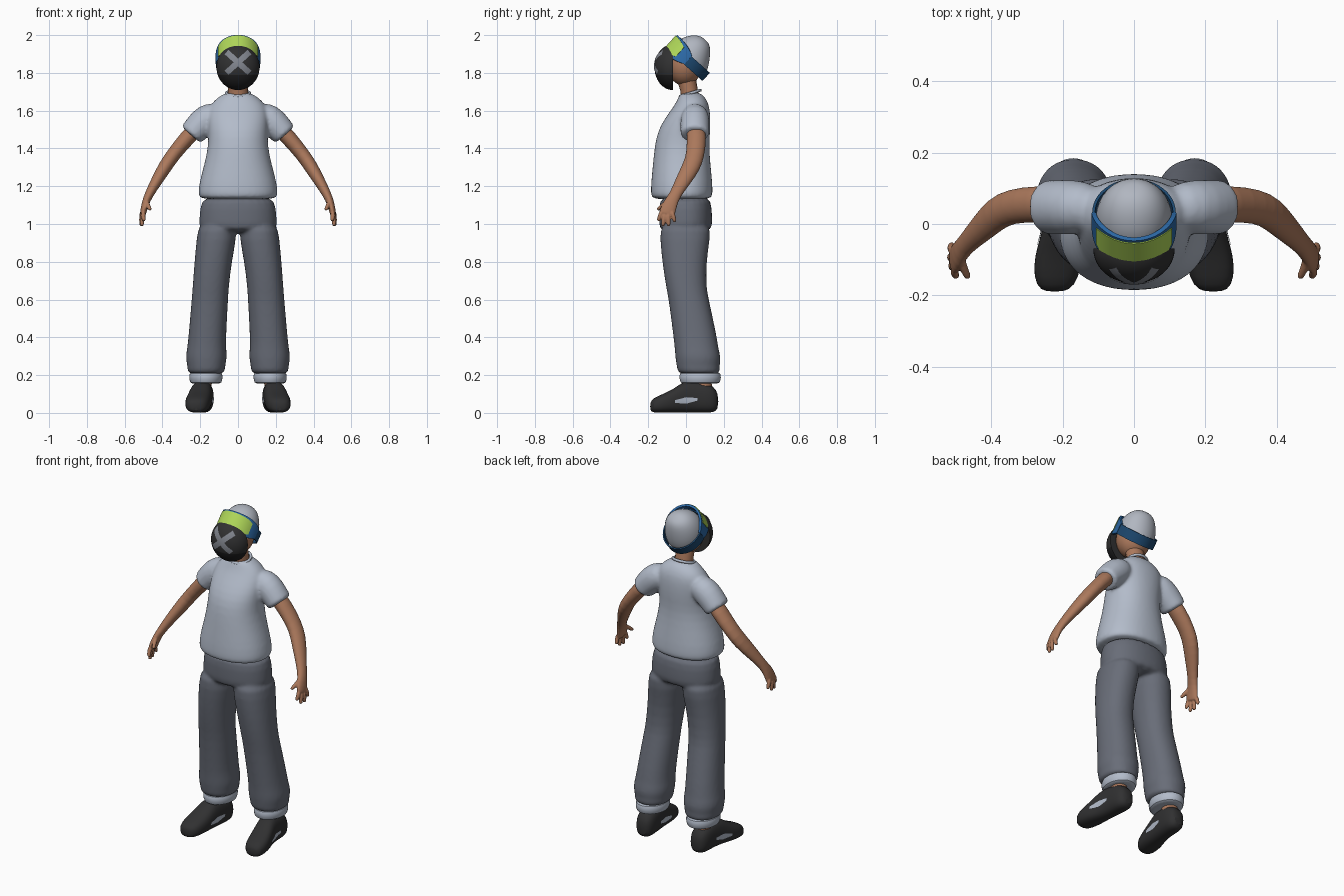
import bpy, bmesh
from math import sin, cos, pi, radians, copysign
from mathutils import Vector, Matrix

cube = bpy.data.objects.get("Cube")
if cube:
    bpy.data.objects.remove(cube, do_unlink=True)

X, Y, Z = Vector((1, 0, 0)), Vector((0, 1, 0)), Vector((0, 0, 1))


def material(name, *rgb):
    m = bpy.data.materials.new(name)
    m.use_nodes = True
    m.diffuse_color = (*rgb, 1)
    m.node_tree.nodes["Principled BSDF"].inputs["Base Color"].default_value = (*rgb, 1)
    return m


SHIRT = material("pale grey cotton", .45, .50, .59)
PANTS = material("slate cloth", .14, .153, .188)
SKIN = material("skin", .41, .19, .107)
CHARCOAL = material("charcoal", .03, .03, .031)
BLACK = material("black", .014, .014, .015)
LIME = material("lime lens", .43, .68, .10)
BLUE = material("bright blue", .025, .14, .38)
NAVY = material("navy strap", .012, .065, .16)
WOOL = material("grey wool", .44, .47, .53)
MARK = material("mark grey", .22, .235, .27)


def tube(bm, pts, ref=Y, axis=None, sides=16, power=2):
    """Loft rings (x, y, z, radius along ref, radius across) along a path."""
    centres = [Vector(p[:3]) for p in pts]
    rings = []
    for i, p in enumerate(pts):
        t = axis or (centres[min(i + 1, len(pts) - 1)] - centres[max(i - 1, 0)]).normalized()
        u = (ref - t * ref.dot(t)).normalized()
        v = t.cross(u)
        ring = []
        for k in range(sides):
            a = 2 * pi * k / sides
            c, s = cos(a), sin(a)
            c, s = [copysign(abs(w) ** (2 / power), w) for w in (c, s)]
            ring.append(bm.verts.new(centres[i] + u * c * p[3] + v * s * p[4]))
        rings.append(ring)
    for a, b in zip(rings, rings[1:]):
        for k in range(sides):
            j = (k + 1) % sides
            bm.faces.new((a[k], a[j], b[j], b[k]))
    bm.faces.new(rings[0])
    bm.faces.new(rings[-1])


def ball(bm, centre, radii, n=32):
    mat = Matrix.Translation(centre) @ Matrix.Diagonal((*radii, 1))
    bmesh.ops.create_uvsphere(bm, u_segments=n, v_segments=n // 2, radius=1, matrix=mat)


def finish(name, bm, *mats, subsurf=0, voxel=0, smooth=0):
    bmesh.ops.recalc_face_normals(bm, faces=bm.faces)
    mesh = bpy.data.meshes.new(name)
    bm.to_mesh(mesh)
    bm.free()
    for m in mats:
        mesh.materials.append(m)
    ob = bpy.data.objects.new(name, mesh)
    bpy.context.collection.objects.link(ob)
    bpy.ops.object.select_all(action='DESELECT')
    ob.select_set(True)
    bpy.context.view_layer.objects.active = ob
    bpy.ops.object.shade_smooth_by_angle(angle=radians(50))
    if subsurf:
        ob.modifiers.new("subdivide", 'SUBSURF').levels = subsurf
        ob.modifiers["subdivide"].render_levels = subsurf
    if voxel:
        r = ob.modifiers.new("blend", 'REMESH')
        r.mode, r.voxel_size, r.use_smooth_shade = 'VOXEL', voxel, True
        s = ob.modifiers.new("soften", 'SMOOTH')
        s.factor, s.iterations = .5, smooth
    return ob


def plate(name, target, mat, matrix, axis, taper=0):
    """Thin painted patch projected on to a target surface."""
    bm = bmesh.new()
    bmesh.ops.create_grid(bm, x_segments=14, y_segments=4, size=1)
    for v in bm.verts:
        v.co.y *= 1 - taper * abs(v.co.x)
    bm.transform(matrix)
    ob = finish(name, bm, mat)
    w = ob.modifiers.new("wrap", 'SHRINKWRAP')
    w.target, w.wrap_method, w.offset = target, 'PROJECT', .003
    w.wrap_mode = 'ABOVE_SURFACE'
    w.use_negative_direction = w.use_positive_direction = True
    setattr(w, "use_project_" + axis, True)


def span(z, rx, front, back, x=0):
    return (x, (front + back) / 2, z, (back - front) / 2, rx)


# Shirt: torso and sleeves blended together
bm = bmesh.new()
tube(bm, [span(*r) for r in (
    (1.128, .205, -.18, .135), (1.15, .214, -.188, .143), (1.22, .207, -.186, .141),
    (1.32, .178, -.176, .13), (1.42, .157, -.166, .123), (1.50, .16, -.148, .13),
    (1.57, .163, -.105, .13), (1.63, .15, -.06, .124), (1.67, .11, -.04, .103),
    (1.70, .06, -.03, .075))], axis=Z, sides=24, power=2.2)
for s in (1, -1):
    tube(bm, [(s * .09, .05, 1.60, .06, .06), (s * .165, .047, 1.56, .08, .083),
              (s * .215, .047, 1.51, .078, .075), (s * .243, .047, 1.478, .078, .07),
              (s * .25, .047, 1.47, .076, .068)])
finish("shirt", bm, SHIRT, subsurf=1, voxel=.009, smooth=8)

# Neck opening trim
bm = bmesh.new()
ring = [(.062 * cos(a), .022 + .053 * sin(a), 1.692 + .016 * sin(a), .008, .008)
        for a in (2 * pi * k / 24 for k in range(25))]
tube(bm, ring, ref=Z, sides=8)
finish("shirt_collar", bm, SHIRT)

# Trousers: hips and baggy legs blended together
bm = bmesh.new()
tube(bm, [span(1.16, .19, -.14, .13), span(1.08, .202, -.143, .137),
          span(1.0, .209, -.144, .142), span(.95, .205, -.138, .132)], axis=Z, sides=24, power=2.2)
for s in (1, -1):
    tube(bm, [span(z, rx, f, b, s * x) for z, x, rx, f, b in (
        (1.02, .108, .1, -.14, .135), (.92, .114, .106, -.138, .128),
        (.8, .132, .099, -.127, .108), (.66, .145, .096, -.105, .108),
        (.6, .149, .097, -.092, .122), (.4, .163, .1, -.067, .165),
        (.34, .166, .104, -.06, .172), (.29, .168, .111, -.057, .187),
        (.25, .168, .1, -.05, .177), (.225, .168, .102, -.047, .183),
        (.2, .17, .085, -.03, .17))], axis=Z, sides=24, power=2.2)
finish("trousers", bm, PANTS, subsurf=1, voxel=.009, smooth=6)

# Arms with hands
for s, side in ((1, "left"), (-1, "right")):
    bm = bmesh.new()
    tube(bm, [(s * x, y, z, a, b) for x, y, z, a, b in (
        (.2, .05, 1.53, .05, .045), (.27, .057, 1.455, .053, .043),
        (.345, .05, 1.365, .049, .038), (.385, .03, 1.305, .05, .038),
        (.43, -.015, 1.23, .042, .031), (.475, -.06, 1.15, .029, .023),
        (.492, -.085, 1.105, .04, .02), (.502, -.1, 1.06, .044, .017),
        (.504, -.103, 1.045, .04, .014))])
    for base, tip in (((.5, -.128, 1.07), (.498, -.147, 1.015)),
                      ((.504, -.112, 1.06), (.508, -.123, .988)),
                      ((.507, -.094, 1.06), (.512, -.092, .988)),
                      ((.507, -.076, 1.07), (.51, -.058, 1.01)),
                      ((.485, -.09, 1.125), (.464, -.152, 1.075))):
        a, b = Vector(base), Vector(tip)
        tube(bm, [(s * p.x, p.y, p.z, r, r) for p, r in (
            (a, .013), (a.lerp(b, .5) + X * .004, .0125), (a.lerp(b, .9), .011), (b, .007))], sides=10)
    finish(side + "_arm", bm, SKIN, subsurf=1, voxel=.004, smooth=3)

# Turned cuffs, ankles and shoes
for s, side in ((1, "left"), (-1, "right")):
    bm = bmesh.new()
    tube(bm, [(s * .17, .075, z, ry, rx) for z, ry, rx in (
        (.155, .09, .07), (.158, .105, .084), (.185, .112, .09),
        (.212, .109, .088), (.218, .09, .07))], axis=Z, sides=24)
    finish(side + "_cuff", bm, SHIRT, subsurf=1)

    bm = bmesh.new()
    tube(bm, [(s * .185, .09, .1, .05, .045), (s * .18, .085, .2, .048, .042)])
    finish(side + "_ankle", bm, SKIN)

    bm = bmesh.new()
    tube(bm, [(s * x, y, (lo + hi) / 2, rx, (hi - lo) / 2) for y, x, rx, lo, hi in (
        (-.19, .222, .025, .012, .055), (-.175, .22, .055, 0, .078), (-.12, .215, .069, 0, .102),
        (-.06, .205, .066, 0, .13), (-.01, .195, .06, 0, .172), (.05, .188, .058, 0, .172),
        (.1, .185, .059, 0, .16), (.145, .183, .054, 0, .145), (.172, .182, .03, .02, .1))],
        ref=X, axis=Y, power=2.6)
    shoe = finish(side + "_shoe", bm, CHARCOAL, subsurf=1)
    for outer in (1, -1):
        spot = Matrix.Translation((s * (.2 + outer * .065), .0, .066))
        size = Matrix(((0, 0, 1, 0), (.06, 0, 0, 0), (.006, .017, 0, 0), (0, 0, 0, 1)))
        plate(side + "_shoe_patch", shoe, SHIRT, spot @ size, "x", taper=.6)

# Head and neck
bm = bmesh.new()
ball(bm, (0, -.008, 1.84), (.097, .092, .108))
tube(bm, [(0, .025, 1.62, .055, .058), (0, .016, 1.71, .046, .053), (0, 0, 1.78, .05, .055)])
finish("head", bm, SKIN)

# Tilted frame shared by the beanie and goggles
CENTRE = Vector((0, .015, 1.865))
FORWARD, UP = Vector((0, -.745, .667)), Vector((0, .667, .745))


def tilted(a, rx, ry, h):
    return CENTRE + X * rx * sin(a) + FORWARD * ry * cos(a) + UP * h


bm = bmesh.new()
tube(bm, [(*tilted(0, 0, shift, h), rx, ry) for h, shift, rx, ry in (
    (-.03, 0, .1, .113), (.0, 0, .11, .118), (.045, .008, .104, .108), (.085, .012, .09, .086),
    (.118, .012, .068, .06), (.135, .01, .04, .036), (.14, .01, .015, .015))],
    ref=X, axis=UP, sides=24)
finish("beanie", bm, WOOL, subsurf=1)


def band(name, mat, reach, rx, ry, low, high, thick, taper=0, n=48):
    bm = bmesh.new()
    rows = []
    for i in range(n + 1):
        q = 2 * i / n - 1
        k = 1 - taper * abs(q) ** 4
        a = radians(reach) * q
        rows.append([bm.verts.new(tilted(a, rx + d, ry + d, h * k)) for d, h in (
            (0, low), (thick, low), (thick, high), (0, high))])
    for p, q in zip(rows, rows[1:]):
        for k in range(4):
            bm.faces.new((p[k], p[k - 1], q[k - 1], q[k]))
    if reach < 180:
        bm.faces.new(rows[0])
        bm.faces.new(rows[-1])
    bmesh.ops.remove_doubles(bm, verts=bm.verts, dist=.0001)
    finish(name, bm, mat)


band("goggle_strap", NAVY, 180, .109, .118, -.032, .026, .008)
band("goggle_frame", BLUE, 88, .106, .124, -.056, .06, .013, taper=.5)
band("goggle_lens", LIME, 62, .110, .130, -.046, .052, .011, taper=.35)

# Face mask: front half of an ellipsoid, darker below the jaw seam
bm = bmesh.new()
ball(bm, (0, -.07, 1.83), (.114, .097, .121), n=48)
bmesh.ops.bisect_plane(bm, geom=bm.verts[:] + bm.edges[:] + bm.faces[:],
                       plane_co=(0, -.068, 0), plane_no=Y, clear_outer=True)
bmesh.ops.bisect_plane(bm, geom=bm.verts[:] + bm.edges[:] + bm.faces[:],
                       plane_co=(0, 0, 1.79), plane_no=Z)
bmesh.ops.holes_fill(bm, edges=[e for e in bm.edges if e.is_boundary], sides=0)
for f in bm.faces:
    f.material_index = int(f.calc_center_median().z < 1.79)
mask = finish("face_mask", bm, CHARCOAL, BLACK)

# Crossed strips on the mask
for s in (1, -1):
    lean = Matrix.Rotation(s * radians(42), 4, 'Y') @ Matrix.Rotation(pi / 2, 4, 'X')
    plate("mask_cross_strip", mask, MARK,
          Matrix.Translation((0, -.2, 1.855)) @ lean @ Matrix.Diagonal((.08, .015, 1, 1)), "y")
